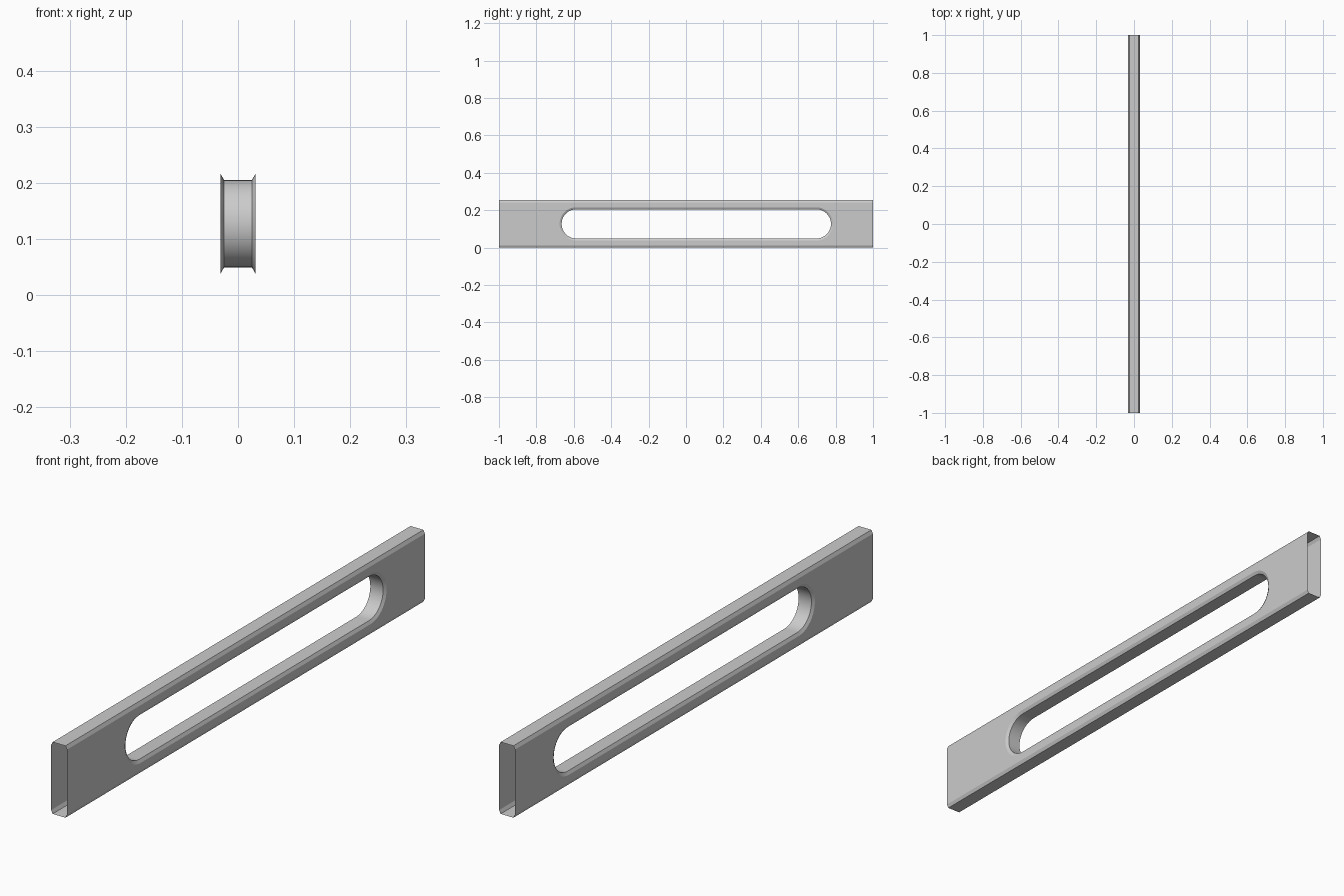
import bpy, bmesh
from math import pi, sin, cos, radians

if "Cube" in bpy.data.objects:
    bpy.data.objects.remove(bpy.data.objects["Cube"])

HX, TX = 0.031, 0.025          # half width at the sides / at the top flat
Z0, Z1, CH = 0.0, 0.254, 0.012  # bottom, top, edge chamfer height
ZC = (Z0 + Z1) / 2
Y0, Y1 = -0.587, 0.697         # centres of the slot end arcs
R_IN, R_OUT = 0.078, 0.089     # tunnel radius, flared mouth radius
N = 20                         # segments per end arc

bm = bmesh.new()


def slot_half(x, r, s):
    """Half of the slot outline, from +y tip to -y tip; s=1 upper, s=-1 lower."""
    pts = [(Y1 + r * cos(a), ZC + s * r * sin(a))
           for a in (pi / 2 * i / (N // 2) for i in range(N // 2 + 1))]
    pts += [(Y0 - r * sin(a), ZC + s * r * cos(a))
            for a in (pi / 2 * i / (N // 2) for i in range(N // 2 + 1))]
    return [(x, y, z) for y, z in pts]


def face(pts):
    return bm.faces.new([bm.verts.new(p) for p in pts])


def strip(a, b):
    for i in range(len(a) - 1):
        face([a[i], a[i + 1], b[i + 1], b[i]])


for s in (1, -1):
    ze = Z1 if s > 0 else Z0
    zs = ze - s * CH
    for m in (1, -1):
        # side panel half with slot cut-out
        mouth = slot_half(m * HX, R_OUT, s)
        x = m * HX
        face(mouth + [(x, -1, ZC), (x, -1, zs), (x, 1, zs), (x, 1, ZC)])
        # chamfered long edge
        strip([(x, -1, zs), (x, 1, zs)], [(m * TX, -1, ze), (m * TX, 1, ze)])
        # flared slot mouth
        strip(mouth, slot_half(m * TX, R_IN, s))
    # slot tunnel wall
    strip(slot_half(TX, R_IN, s), slot_half(-TX, R_IN, s))
    # top / bottom flat
    strip([(TX, -1, ze), (TX, 1, ze)], [(-TX, -1, ze), (-TX, 1, ze)])

bmesh.ops.remove_doubles(bm, verts=bm.verts[:], dist=1e-5)
bmesh.ops.recalc_face_normals(bm, faces=bm.faces[:])
me = bpy.data.meshes.new("slotted_bar")
bm.to_mesh(me)
bm.free()
bar = bpy.data.objects.new("slotted_bar", me)
bpy.context.collection.objects.link(bar)
bpy.context.view_layer.objects.active = bar
bar.select_set(True)
bpy.ops.object.shade_smooth_by_angle(angle=radians(20))
